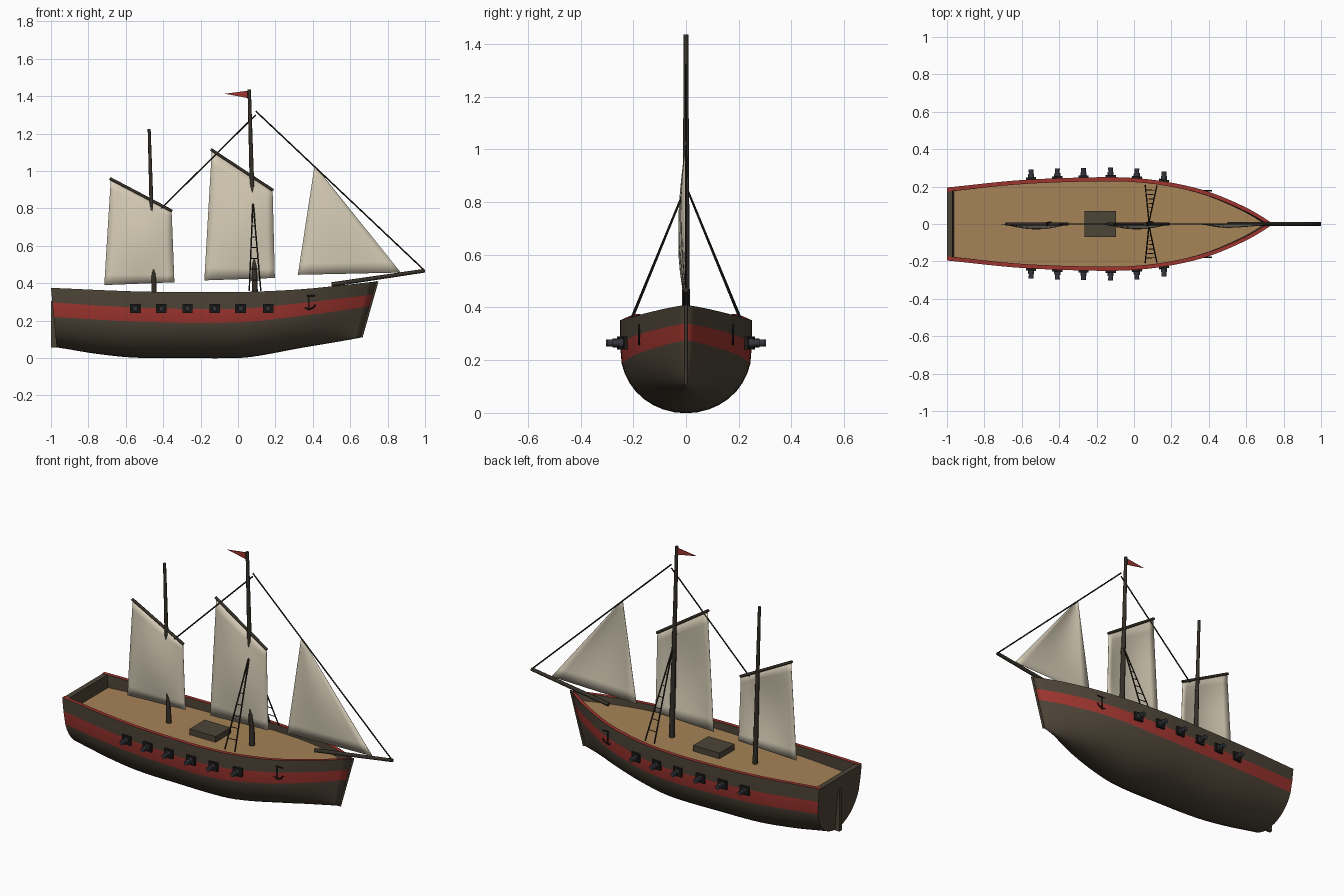
import bpy, bmesh, math
from mathutils import Vector, Matrix

if "Cube" in bpy.data.objects:
    bpy.data.objects.remove(bpy.data.objects["Cube"])


def mat(name, r, g, b):
    m = bpy.data.materials.new(name)
    m.diffuse_color = (r, g, b, 1)
    m.use_nodes = True
    m.node_tree.nodes["Principled BSDF"].inputs["Base Color"].default_value = m.diffuse_color
    return m


HULL = mat("dark hull brown", 0.075, 0.058, 0.038)
RED = mat("painted red", 0.34, 0.035, 0.028)
DECK = mat("deck tan", 0.38, 0.225, 0.095)
SPAR = mat("spar brown", 0.036, 0.029, 0.021)
SAIL = mat("sail canvas", 0.69, 0.62, 0.48)
IRON = mat("gun iron", 0.034, 0.036, 0.046)
BLACK = mat("port black", 0.012, 0.011, 0.010)
ROPE = mat("rope dark", 0.020, 0.017, 0.013)


def make(name, bm, mats, smooth=None):
    me = bpy.data.meshes.new(name)
    bm.to_mesh(me)
    bm.free()
    for m in mats:
        me.materials.append(m)
    ob = bpy.data.objects.new(name, me)
    bpy.context.collection.objects.link(ob)
    if smooth:
        bpy.ops.object.select_all(action='DESELECT')
        ob.select_set(True)
        bpy.context.view_layer.objects.active = ob
        bpy.ops.object.shade_smooth_by_angle(angle=math.radians(smooth))
    return ob


def rods(name, segs, m, n=8):
    """Tapered cylinders (start, end, r1, r2) joined in one object."""
    bm = bmesh.new()
    for a, b, r1, r2 in segs:
        a, b = Vector(a), Vector(b)
        d = b - a
        M = Matrix.Translation((a + b) / 2) @ d.to_track_quat('Z', 'Y').to_matrix().to_4x4()
        bmesh.ops.create_cone(bm, cap_ends=True, segments=n, radius1=r1, radius2=r2,
                              depth=d.length, matrix=M)
    return make(name, bm, [m], 50)


def box(name, c, s, m, rz=0):
    bm = bmesh.new()
    M = Matrix.Translation(c) @ Matrix.Rotation(rz, 4, 'Z') @ Matrix.Diagonal((*s, 1))
    bmesh.ops.create_cube(bm, size=1, matrix=M)
    return make(name, bm, [m])


def curve(keys, x):
    """Smooth interpolation through (x, value) keys."""
    def slope(i):
        a, b = keys[max(i - 1, 0)], keys[min(i + 1, len(keys) - 1)]
        return (b[1] - a[1]) / (b[0] - a[0])
    for i in range(len(keys) - 1):
        (x0, y0), (x1, y1) = keys[i], keys[i + 1]
        if x <= x1 or i == len(keys) - 2:
            h = x1 - x0
            t = min(max((x - x0) / h, 0), 1)
            return ((2*t**3 - 3*t*t + 1) * y0 + (t**3 - 2*t*t + t) * h * slope(i)
                    + (3*t*t - 2*t**3) * y1 + (t**3 - t*t) * h * slope(i + 1))


# Hull lines along the length
BOW = 0.745
BEAM = [(-1, .195), (-.6, .235), (-.2, .25), (0, .246), (.2, .221), (.4, .172), (.6, .088), (.7, .03), (BOW, 0)]
SHEER = [(-1, .375), (-.5, .355), (0, .353), (.3, .365), (.5, .383), (BOW, .41)]
KEEL = [(-1, .057), (-.6, .005), (-.3, 0), (0, 0), (.1, .01), (.35, .055), (BOW, .11)]
LOW = [(-1, .22), (-.5, .193), (0, .19), (.3, .22), (BOW, .277)]
HIGH = [(-1, .297), (-.5, .268), (0, .264), (.3, .29), (BOW, .34)]
FLOOR = [(-1, .30), (0, .31), (BOW, .365)]


def hull_point(x, z, inset=0.0):
    zk, zs = curve(KEEL, x), curve(SHEER, x)
    f = min(max((z - zk) / (zs - zk), 0), 1)
    t = min(max((x - .2) / (BOW - .2), 0), 1) ** 2
    round_part = math.sqrt(max(0, 1 - (1 - min(1, f / .72)) ** 2.2))
    g = round_part * (1 - .45 * t) + f ** .75 * .45 * t
    y = max(0, max(0, curve(BEAM, x)) * g - inset)
    stern = min(max((-.8 - x) / .2, 0), 1)
    return Vector((x + (1 - f) * (.03 * stern - .085 * t), y, z))


def outer(x, rows=8):
    zk, zl = curve(KEEL, x), curve(LOW, x)
    zs = [curve(SHEER, x), curve(HIGH, x)]
    zs += [zk + (zl - zk) * (1 - math.cos(math.pi / 2 * i / rows)) for i in range(rows, -1, -1)]
    return [hull_point(x, z) for z in zs]


# Hull half with deck, bulwark, red rail and red stripe, then mirrored
bm = bmesh.new()
N = 36
rings = []
for i in range(N + 1):
    x = -1 + (BOW + 1) * i / N
    fl, top = curve(FLOOR, x), curve(SHEER, x)
    edge = hull_point(x, fl, .022)
    pts = [Vector((edge.x, 0, fl)), edge, hull_point(x, top, .022)] + outer(x)
    rings.append([bm.verts.new(p) for p in pts])
for a, b in zip(rings, rings[1:]):
    for k in range(len(a) - 1):
        f = bm.faces.new((a[k], b[k], b[k + 1], a[k + 1]))
        f.material_index = {0: 2, 2: 1, 4: 1}.get(k, 0)
bmesh.ops.remove_doubles(bm, verts=bm.verts, dist=1e-4)
hull = make("hull", bm, [HULL, RED, DECK], 30)
mod = hull.modifiers.new("mirror", 'MIRROR')
mod.use_axis = (False, True, False)

# Transom, a flat stern board cut to the end section
bm = bmesh.new()
side = outer(-1)
side[0].z -= .003
loop = side + [Vector((p.x, -p.y, p.z)) for p in side[-2::-1]]
face = bm.faces.new([bm.verts.new(p) for p in loop])
ext = bmesh.ops.extrude_face_region(bm, geom=[face], use_keep_orig=True)
bmesh.ops.translate(bm, vec=(.03, 0, 0), verts=[v for v in ext['geom'] if isinstance(v, bmesh.types.BMVert)])
bmesh.ops.recalc_face_normals(bm, faces=bm.faces)
make("transom", bm, [HULL])
box("rudder", (-.985, 0, .18), (.03, .022, .25), HULL)
rods("stem_post", [((.66, 0, .11), (BOW, 0, .41), .006, .006)], HULL)
box("hatch", (-.18, 0, .323), (.17, .14, .034), HULL)

# Masts, yards and bowsprit
rods("main_mast", [((.092, 0, .30), (.06, 0, 1.435), .016, .009)], SPAR, 10)
rods("mizzen_mast", [((-.447, 0, .30), (-.475, 0, 1.225), .014, .008)], SPAR, 10)
rods("main_yard", [((-.145, 0, 1.115), (.188, 0, .896), .008, .008)], SPAR)
rods("mizzen_yard", [((-.685, 0, .96), (-.352, 0, .785), .008, .008)], SPAR)
rods("bowsprit", [((.5, 0, .393), (.999, 0, .467), .012, .010)], SPAR)


def sail(name, tl, tr, br, bl, belly, n=10):
    bm = bmesh.new()
    tl, tr, br, bl = [Vector((p[0], 0, p[1])) for p in (tl, tr, br, bl)]
    g = []
    for j in range(n + 1):
        v = j / n
        row = []
        for i in range(n + 1):
            u = i / n
            p = bl.lerp(br, u).lerp(tl.lerp(tr, u), v)
            p.y = -belly * math.sin(math.pi * u) * math.sin(math.pi * v)
            row.append(bm.verts.new(p))
        g.append(row)
    for j in range(n):
        for i in range(n):
            bm.faces.new((g[j][i], g[j][i + 1], g[j + 1][i + 1], g[j + 1][i]))
    bmesh.ops.remove_doubles(bm, verts=bm.verts, dist=1e-4)
    ob = make(name, bm, [SAIL], 40)
    s = ob.modifiers.new("cloth", 'SOLIDIFY')
    s.thickness, s.offset = .002, 0


sail("main_sail", (-.14, 1.11), (.185, .896), (.197, .428), (-.18, .415), .028)
sail("mizzen_sail", (-.68, .958), (-.355, .786), (-.34, .405), (-.715, .39), .028)
sail("jib", (.41, 1.03), (.412, 1.028), (.87, .457), (.32, .445), .02)

# Pennant
bm = bmesh.new()
bm.faces.new([bm.verts.new(p) for p in ((.062, 0, 1.388), (.061, 0, 1.43), (-.07, 0, 1.413))])
pen = make("pennant", bm, [RED])
pen.modifiers.new("cloth", 'SOLIDIFY').thickness = .003

# Stays and shroud ladders
rods("stays", [((.095, 0, 1.32), (.995, 0, .47), .004, .004),
               ((.095, 0, 1.30), (-.41, 0, .80), .004, .004)], ROPE, 6)
for s, nm in ((-1, "near"), (1, "far")):
    top = Vector((.08, s * .008, .84))
    a, b = Vector((.06, s * .207, .36)), Vector((.122, s * .203, .36))
    segs = [(a, top, .004, .004), (b, top, .004, .004)]
    segs += [(a.lerp(top, t), b.lerp(top, t), .0025, .0025) for t in (.12, .24, .36, .48, .6, .72)]
    rods(nm + "_shrouds", segs, ROPE, 6)

    # Guns in their ports
    for i, x in enumerate((-.55, -.41, -.27, -.125, .015, .16)):
        y = hull_point(x, .265).y
        dy = hull_point(x + .02, .265).y - hull_point(x - .02, .265).y
        box(f"{nm}_port_{i}", (x, s * y, .265), (.055, .022, .05), BLACK, s * math.atan2(dy, .04))
        rods(f"{nm}_gun_{i}", [((x, s * (y - .01), .265), (x, s * (y + .028), .265), .018, .017),
                               ((x, s * (y + .028), .265), (x, s * (y + .052), .265), .013, .014)], IRON, 10)

    # Anchor
    y = s * .178
    path = [(.345, y, .285), (.357, y, .27), (.38, y, .26), (.403, y, .27), (.415, y, .285)]
    segs = [(p, q, .004, .004) for p, q in zip(path, path[1:])]
    segs += [((.38, y, .26), (.38, y, .338), .004, .004), ((.347, y, .333), (.413, y, .333), .004, .004)]
    rods(nm + "_anchor", segs, BLACK, 6)
